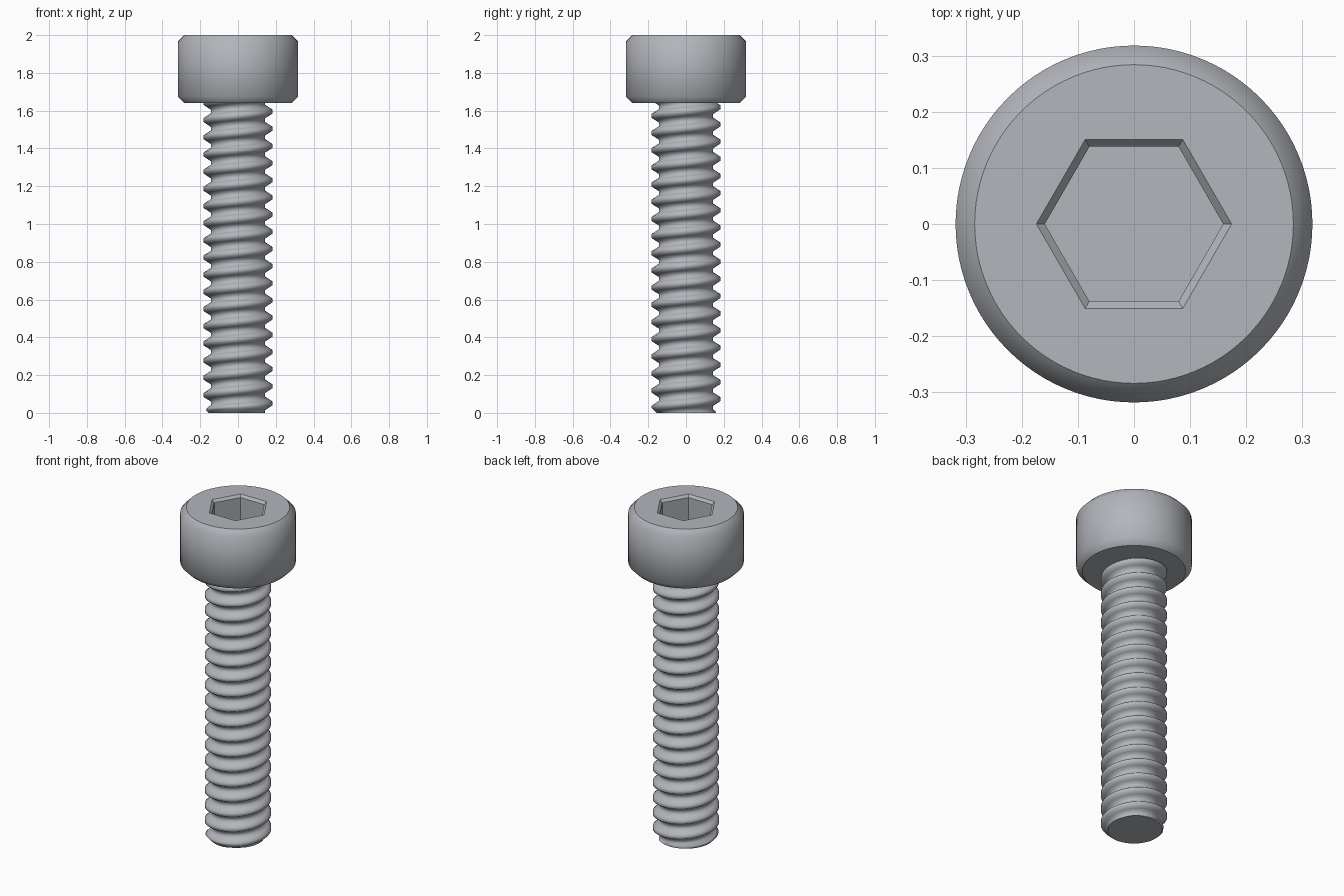
import bpy
import bmesh
import math

cube = bpy.data.objects.get("Cube")
if cube:
    bpy.data.objects.remove(cube, do_unlink=True)

steel = bpy.data.materials.new("grey_steel")
steel.use_nodes = True
COLOUR = (0.45, 0.465, 0.5, 1)
steel.diffuse_color = COLOUR
steel.node_tree.nodes["Principled BSDF"].inputs["Base Color"].default_value = COLOUR

TOP, HEAD_BASE = 2.0, 1.64
HEAD_R, CHAMFER = 0.318, 0.034
SEGMENTS = 96


def finish(bm, name):
    bmesh.ops.recalc_face_normals(bm, faces=bm.faces)
    mesh = bpy.data.meshes.new(name)
    bm.to_mesh(mesh)
    bm.free()
    mesh.materials.append(steel)
    obj = bpy.data.objects.new(name, mesh)
    bpy.context.collection.objects.link(obj)
    return obj


def circle(radius):
    return lambda a: radius


def hexagon(corner):
    # Polar radius of a hexagon with corners on the x axis
    sector = math.pi / 3
    return lambda a: corner * math.cos(sector / 2) / math.cos(a % sector - sector / 2)


def point(radius, angle, z):
    return (radius * math.cos(angle), radius * math.sin(angle), z)


def build_head():
    # Rings from the underside, round the outside, down into the socket:
    # (outline, height, sharp edge, hexagonal)
    rings = [
        (circle(HEAD_R - CHAMFER), HEAD_BASE, True, False),
        (circle(HEAD_R), HEAD_BASE + CHAMFER, False, False),
        (circle(HEAD_R), TOP - CHAMFER, False, False),
        (circle(HEAD_R - CHAMFER), TOP, True, False),
        (hexagon(0.174), TOP, True, True),
        (hexagon(0.159), TOP - 0.015, True, True),
        (hexagon(0.159), TOP - 0.18, True, True),
    ]
    bm = bmesh.new()
    loops = []
    for outline, z, sharp, is_hex in rings:
        angles = [math.tau * i / SEGMENTS for i in range(SEGMENTS)]
        loops.append([bm.verts.new(point(outline(a), a, z)) for a in angles])
    for low, high in zip(loops, loops[1:]):
        for i in range(SEGMENTS):
            j = (i + 1) % SEGMENTS
            bm.faces.new((low[i], low[j], high[j], high[i])).smooth = True
    bm.faces.new(loops[0])
    bm.faces.new(loops[-1])

    # Crisp rims and crisp socket corners
    for loop, ring in zip(loops, rings):
        if ring[2]:
            for i in range(SEGMENTS):
                bm.edges.get((loop[i], loop[i - 1])).smooth = False
    for k in range(len(rings) - 1):
        if rings[k][3]:
            for i in range(0, SEGMENTS, SEGMENTS // 6):
                bm.edges.get((loops[k][i], loops[k + 1][i])).smooth = False
    return finish(bm, "socket_head")


PITCH = 1 / 11
CREST_R, ROOT_R, TIP_R = 0.182, 0.144, 0.155
CREST_END, ROOT_START = 0.11, 0.38
START = 0.05


def thread_radius(z, angle):
    phase = (z - START) / PITCH - angle / math.tau
    distance = abs(phase - round(phase))
    blend = (distance - CREST_END) / (ROOT_START - CREST_END)
    blend = min(max(blend, 0), 1)
    radius = CREST_R + (ROOT_R - CREST_R) * blend
    return min(radius, TIP_R + z)    # chamfered tip


def build_shank():
    phases = [-ROOT_START, -0.25, -CREST_END, 0, CREST_END, 0.25, ROOT_START, 0.5]
    rows = [turn + p for turn in range(-3, 20) for p in phases]
    columns = 64
    bm = bmesh.new()
    grid = []
    # Rows follow the helix and are trimmed flat at both ends
    for i in range(columns + 1):
        angle = math.tau * i / columns
        column = []
        for row in rows:
            z = START + PITCH * (row + angle / math.tau)
            z = min(max(z, 0), HEAD_BASE + 0.01)
            column.append(bm.verts.new(point(thread_radius(z, angle), angle, z)))
        grid.append(column)
    for a, b in zip(grid, grid[1:]):
        for k in range(len(rows) - 1):
            bm.faces.new((a[k], b[k], b[k + 1], a[k + 1])).smooth = True
    bmesh.ops.remove_doubles(bm, verts=bm.verts, dist=0.00005)

    # Flat end caps
    border = [e for e in bm.edges if e.is_boundary]
    for face in bmesh.ops.holes_fill(bm, edges=border, sides=0)["faces"]:
        face.smooth = False
        for edge in face.edges:
            edge.smooth = False
    return finish(bm, "threaded_shank")


build_head()
build_shank()
